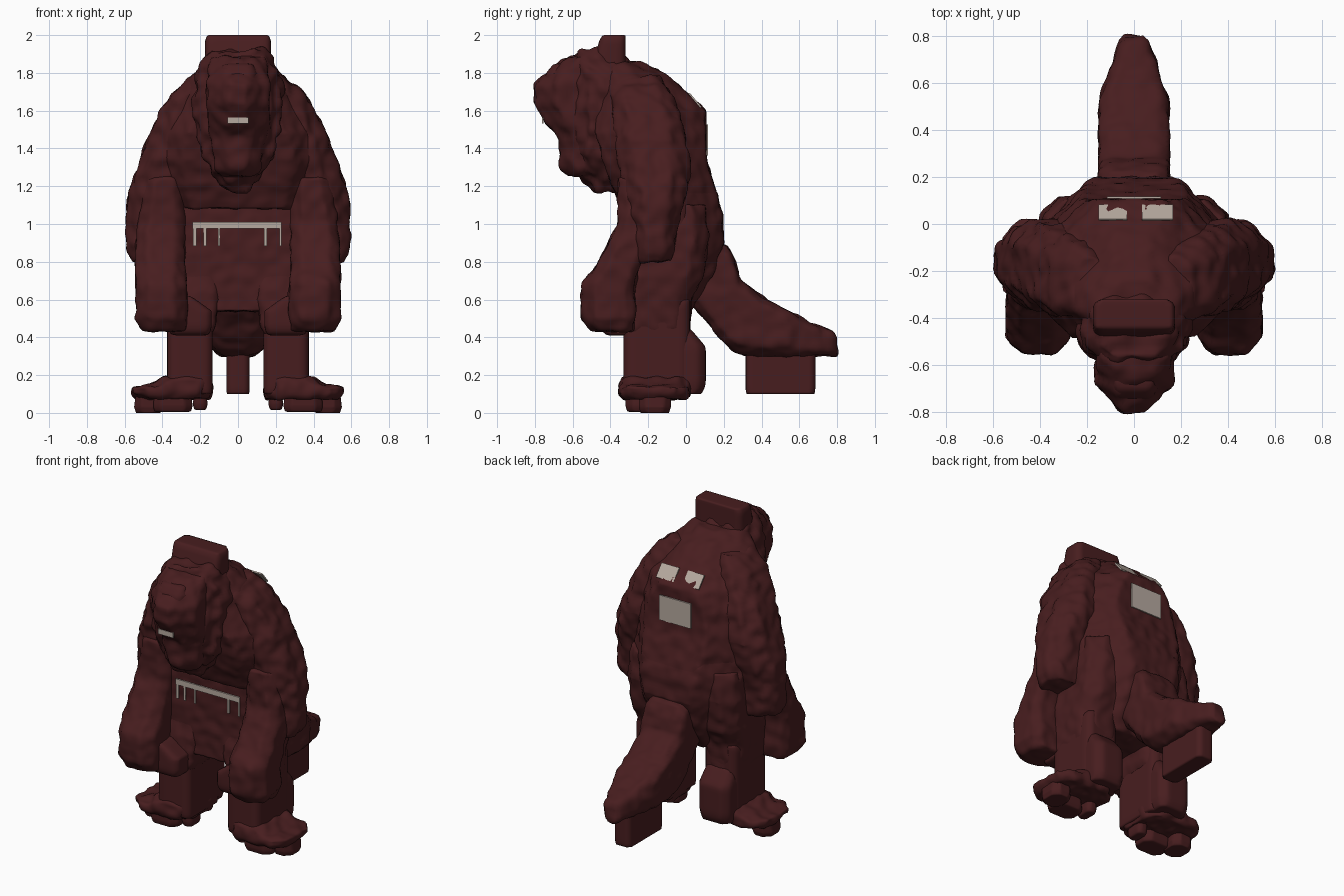
import bpy, bmesh, math
from mathutils import noise


def material(name, rgb):
    m = bpy.data.materials.new(name)
    m.diffuse_color = (*rgb, 1)
    return m


FUR = material("dark brown fur", (0.064, 0.0125, 0.0135))
PALE = material("pale grey patch", (0.47, 0.40, 0.35))


def ring(a0, a1, b0, b1, front, back):
    """Rectangle outline with chamfered front and back corners."""
    m = min(a1 - a0, b1 - b0)
    f, k = front * m, back * m
    return [(a0 + f, b0), (a1 - f, b0), (a1, b0 + f), (a1, b1 - k),
            (a1 - k, b1), (a0 + k, b1), (a0, b1 - k), (a0, b0 + f)]


def loft(name, sections, axis="z", cut=(0.2, 0.2), rough=0.0, side=1, voxel=0.02):
    """Sections (level, a0, a1, b0, b1) skinned along an axis, then remeshed."""
    bm = bmesh.new()
    rings = []
    for lvl, a0, a1, b0, b1 in sections:
        pts = ring(a0, a1, b0, b1, *cut)
        rings.append([bm.verts.new((a * side, b, lvl) if axis == "z"
                                   else (a * side, lvl, b)) for a, b in pts])
    for r, s in zip(rings, rings[1:]):
        for i in range(8):
            j = (i + 1) % 8
            bm.faces.new((r[i], r[j], s[j], s[i]))
    bm.faces.new(rings[0])
    bm.faces.new(rings[-1])
    bmesh.ops.recalc_face_normals(bm, faces=bm.faces)
    me = bpy.data.meshes.new(name)
    bm.to_mesh(me)
    bm.free()
    ob = bpy.data.objects.new(name, me)
    bpy.context.collection.objects.link(ob)
    # Even skin with softened edges
    rm = ob.modifiers.new("skin", 'REMESH')
    rm.mode = 'VOXEL'
    rm.voxel_size = voxel
    sm = ob.modifiers.new("soften", 'SMOOTH')
    sm.factor = 0.5
    sm.iterations = 2
    dg = bpy.context.evaluated_depsgraph_get()
    done = bpy.data.meshes.new_from_object(ob.evaluated_get(dg))
    ob.modifiers.clear()
    ob.data = done
    # Lumpy fur
    if rough:
        moves = [v.normal * rough * noise.noise(v.co * 16) for v in done.vertices]
        for v, d in zip(done.vertices, moves):
            v.co += d
    for p in done.polygons:
        p.use_smooth = True
        p.material_index = 0
    done.materials.clear()
    done.materials.append(FUR)
    return ob


def sym(rows):
    """Rows (level, half width, b0, b1) to symmetric sections."""
    return [(l, -h, h, b0, b1) for l, h, b0, b1 in rows]


def plate(name, centre, size, tilt=0):
    bpy.ops.mesh.primitive_cube_add(size=1, location=centre, rotation=(tilt, 0, 0))
    ob = bpy.context.object
    ob.name = name
    ob.scale = size
    ob.data.materials.append(PALE)


# Belly with a flat front, and the overhanging chest with sloping back
loft("belly", sym([
    (0.54, 0.28, -0.30, 0.02), (0.60, 0.32, -0.30, 0.06), (0.72, 0.35, -0.30, 0.14),
    (0.90, 0.38, -0.30, 0.20), (1.06, 0.40, -0.30, 0.19), (1.20, 0.40, -0.30, 0.14)]),
    cut=(0.1, 0.42), rough=0.012)
loft("chest", sym([
    (1.08, 0.40, -0.34, 0.18), (1.20, 0.44, -0.39, 0.15), (1.34, 0.46, -0.44, 0.105),
    (1.48, 0.44, -0.48, 0.105), (1.60, 0.38, -0.48, 0.105), (1.70, 0.31, -0.49, 0.0),
    (1.79, 0.24, -0.49, -0.10), (1.86, 0.17, -0.48, -0.24)]),
    cut=(0.3, 0.42), rough=0.012)

# Head: mane and skull, tapering muzzle, crest
loft("head", sym([
    (1.17, 0.05, -0.48, -0.3), (1.26, 0.12, -0.57, -0.3), (1.38, 0.20, -0.60, -0.25),
    (1.60, 0.235, -0.61, -0.2), (1.75, 0.23, -0.61, -0.2), (1.85, 0.19, -0.60, -0.3),
    (1.92, 0.15, -0.57, -0.35)]), cut=(0.25, 0.25), rough=0.03)
loft("muzzle", sym([
    (1.25, 0.08, -0.62, -0.45), (1.29, 0.12, -0.67, -0.45), (1.46, 0.15, -0.67, -0.45),
    (1.50, 0.155, -0.71, -0.45), (1.55, 0.16, -0.75, -0.45), (1.63, 0.165, -0.80, -0.45),
    (1.74, 0.165, -0.80, -0.45), (1.83, 0.16, -0.71, -0.45), (1.89, 0.14, -0.61, -0.45)]),
    cut=(0.36, 0.1), rough=0.015)
loft("brow", sym([(1.72, 0.09, -0.76, -0.6), (1.80, 0.10, -0.74, -0.6),
                  (1.85, 0.08, -0.70, -0.6)]))
loft("crest", sym([(1.80, 0.175, -0.48, -0.32), (1.90, 0.175, -0.48, -0.32),
                   (2.0, 0.175, -0.45, -0.32)]), cut=(0.15, 0.15))

# Tail with a keel hanging under it
loft("tail", sym([
    (0.0, 0.13, 0.60, 0.95), (0.10, 0.15, 0.50, 0.93), (0.22, 0.15, 0.35, 0.88),
    (0.265, 0.15, 0.32, 0.80), (0.28, 0.15, 0.31, 0.71), (0.38, 0.15, 0.30, 0.63),
    (0.54, 0.145, 0.30, 0.54), (0.66, 0.10, 0.30, 0.48), (0.78, 0.06, 0.30, 0.43),
    (0.80, 0.055, 0.30, 0.41)]),
    axis="y", cut=(0.2, 0.15), rough=0.012)
loft("tail_keel", sym([(0.10, 0.06, 0.315, 0.685), (0.36, 0.06, 0.315, 0.685)]),
     cut=(0.12, 0.12))

for s, tag in ((1, "right"), (-1, "left")):
    # Shoulder and upper arm down to the blunt elbow
    loft("upper_arm_" + tag, [
        (1.78, 0.10, 0.25, -0.40, -0.14), (1.68, 0.12, 0.36, -0.40, -0.07),
        (1.50, 0.18, 0.46, -0.38, -0.01), (1.30, 0.24, 0.53, -0.35, 0.02),
        (1.15, 0.28, 0.585, -0.32, 0.0), (1.0, 0.3, 0.595, -0.28, -0.05),
        (0.87, 0.3, 0.595, -0.27, -0.06), (0.80, 0.33, 0.56, -0.26, -0.07)],
        cut=(0.3, 0.3), rough=0.018, side=s)
    loft("forearm_" + tag, [
        (1.25, 0.28, 0.49, -0.36, -0.15), (1.0, 0.28, 0.53, -0.36, -0.16),
        (0.88, 0.28, 0.54, -0.42, -0.20), (0.77, 0.28, 0.54, -0.48, -0.25),
        (0.68, 0.27, 0.54, -0.555, -0.27), (0.50, 0.27, 0.54, -0.555, -0.27),
        (0.43, 0.28, 0.51, -0.50, -0.28)], cut=(0.25, 0.15), rough=0.012, side=s)
    loft("inner_paw_" + tag, [
        (0.41, 0.15, 0.36, -0.43, -0.28), (0.45, 0.14, 0.36, -0.45, -0.28),
        (0.54, 0.14, 0.36, -0.45, -0.28), (0.62, 0.25, 0.36, -0.45, -0.28)],
        cut=(0.15, 0.1), side=s)
    # Hip, leg, calf
    loft("hip_" + tag, [
        (0.42, 0.13, 0.375, -0.33, 0.02), (0.60, 0.1, 0.39, -0.33, 0.03),
        (0.72, 0.1, 0.40, -0.30, 0.09), (0.92, 0.1, 0.40, -0.28, 0.12),
        (1.10, 0.1, 0.38, -0.25, 0.10)], cut=(0.1, 0.25), rough=0.012, side=s)
    loft("leg_" + tag, [(0.10, 0.135, 0.375, -0.33, 0.02),
                        (0.60, 0.135, 0.375, -0.33, 0.02)], cut=(0.12, 0.12), side=s)
    loft("calf_" + tag, [
        (0.10, 0.15, 0.36, -0.1, 0.09), (0.16, 0.14, 0.37, -0.1, 0.105),
        (0.35, 0.14, 0.37, -0.1, 0.105), (0.45, 0.16, 0.35, -0.1, 0.02)], side=s)
    # Splayed foot with broken sole pads
    loft("foot_" + tag, [
        (0.075, 0.15, 0.53, -0.33, 0.01), (0.10, 0.14, 0.56, -0.355, 0.02),
        (0.135, 0.14, 0.56, -0.355, 0.02), (0.15, 0.14, 0.46, -0.35, 0.02),
        (0.19, 0.15, 0.39, -0.34, 0.01)], rough=0.015, side=s, voxel=0.015)
    for n, (x0, x1, y0, y1) in enumerate(((0.40, 0.55, -0.25, -0.08),
                                          (0.24, 0.45, -0.32, -0.16),
                                          (0.16, 0.24, -0.27, -0.14))):
        z0 = (0.0, 0.005, 0.015)[n]
        loft(f"sole_pad_{n + 1}_{tag}", [(z0, x0 + .01, x1 - .01, y0 + .01, y1 - .01),
                                         (z0 + .03, x0, x1, y0, y1),
                                         (0.11, x0 + .01, x1 - .01, y0, y1)],
             cut=(0.25, 0.25), side=s, voxel=0.01)

# Pale patches: mouth, belly band with drips, back panels
plate("mouth", (0, -0.758, 1.548), (0.11, 0.009, 0.034))
plate("belly_band", (-0.005, -0.310, 0.993), (0.47, 0.009, 0.036))
for i, (x, w) in enumerate(((-0.23, 0.018), (-0.175, 0.014), (-0.10, 0.01),
                            (0.145, 0.016), (0.225, 0.008))):
    plate(f"belly_drip_{i + 1}", (x, -0.309, 0.93), (w, 0.008, 0.095))
plate("back_panel", (0, 0.113, 1.445), (0.23, 0.009, 0.165))
for x, w, tag in ((-0.09, 0.12, "left"), (0.10, 0.13, "right")):
    plate("upper_back_patch_" + tag, (x, 0.048, 1.654), (w, 0.095, 0.009), math.radians(-50))
